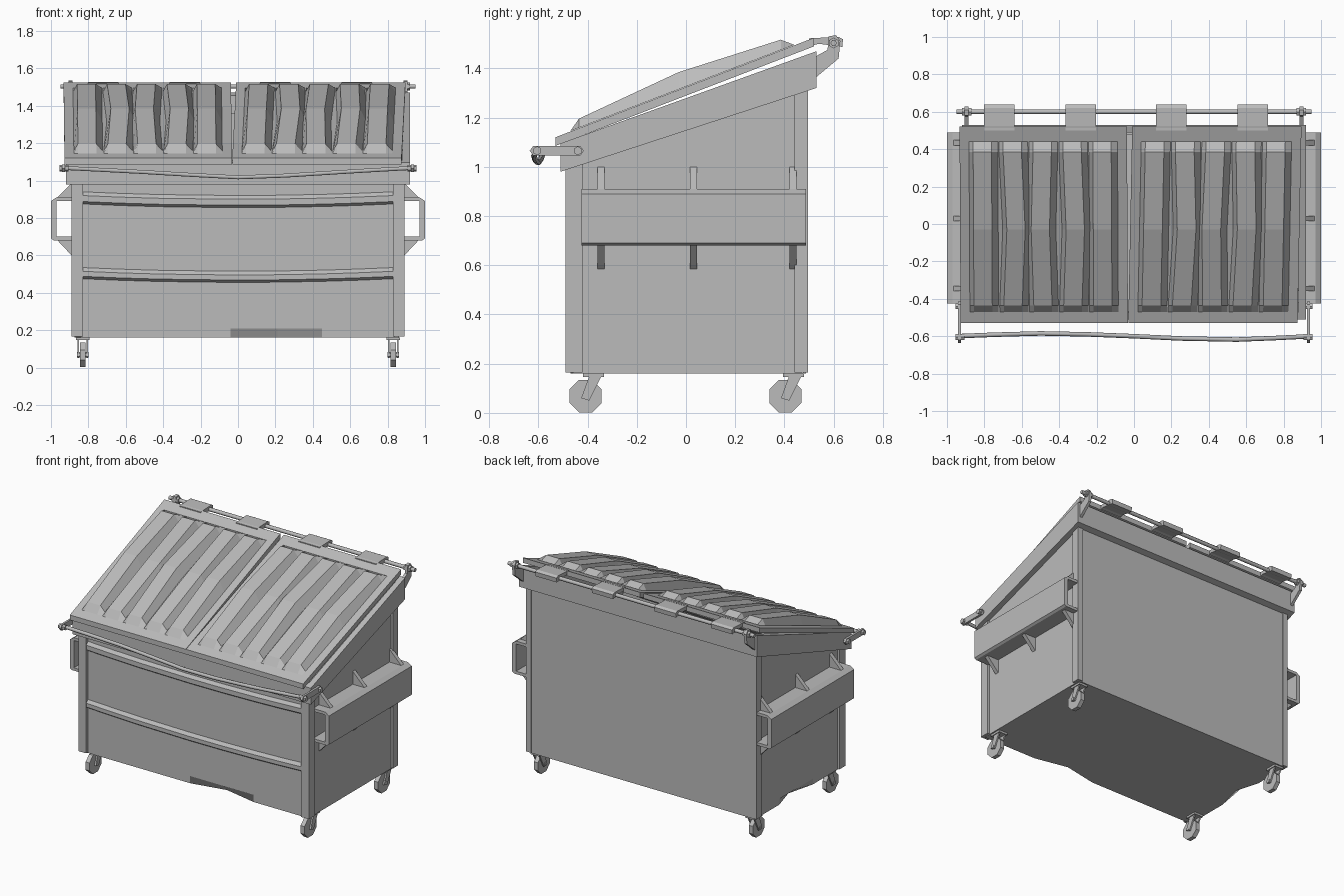
import bpy, bmesh, math
from mathutils import Vector

if "Cube" in bpy.data.objects:
    bpy.data.objects.remove(bpy.data.objects["Cube"], do_unlink=True)

grey = bpy.data.materials.new("worn_grey_steel")
grey.use_nodes = True
COLOUR = (0.5, 0.5, 0.5, 1)
grey.diffuse_color = COLOUR
grey.node_tree.nodes["Principled BSDF"].inputs["Base Color"].default_value = COLOUR


def add_mesh(name, verts, faces):
    bm = bmesh.new()
    vs = [bm.verts.new(v) for v in verts]
    for f in faces:
        bm.faces.new([vs[i] for i in f])
    bmesh.ops.recalc_face_normals(bm, faces=bm.faces)
    me = bpy.data.meshes.new(name)
    bm.to_mesh(me)
    bm.free()
    me.materials.append(grey)
    ob = bpy.data.objects.new(name, me)
    bpy.context.collection.objects.link(ob)
    return ob


def prism(name, profile, axis, a, b):
    """Extrude a 2D profile along x (profile is y,z) or along y (profile is x,z)."""
    n = len(profile)
    place = (lambda p, t: (t, p[0], p[1])) if axis == "x" else (lambda p, t: (p[0], t, p[1]))
    verts = [place(p, t) for t in (a, b) for p in profile]
    faces = [range(n), range(n, 2 * n)]
    faces += [(i, (i + 1) % n, n + (i + 1) % n, n + i) for i in range(n)]
    return add_mesh(name, verts, faces)


def box(name, x, y, z):
    return prism(name, [(y[0], z[0]), (y[1], z[0]), (y[1], z[1]), (y[0], z[1])], "x", *x)


def sheet(name, us, vs, point):
    """Grid of quads over us and vs, placed by point(u, v)."""
    w = len(us)
    verts = [point(u, v) for v in vs for u in us]
    faces = [(r * w + c, r * w + c + 1, (r + 1) * w + c + 1, (r + 1) * w + c)
             for r in range(len(vs) - 1) for c in range(w - 1)]
    return add_mesh(name, verts, faces)


def disc(name, x0, x1, y, z, radius, sides):
    ring = [(y + radius * math.cos(2 * math.pi * (i + .5) / sides),
             z + radius * math.sin(2 * math.pi * (i + .5) / sides)) for i in range(sides)]
    return prism(name, ring, "x", x0, x1)


def rod(name, points, radius):
    cu = bpy.data.curves.new(name, "CURVE")
    cu.dimensions = "3D"
    cu.bevel_depth = radius
    cu.bevel_resolution = 1
    cu.use_fill_caps = True
    sp = cu.splines.new("POLY")
    sp.points.add(len(points) - 1)
    for p, co in zip(sp.points, points):
        p.co = (*co, 1)
    cu.materials.append(grey)
    ob = bpy.data.objects.new(name, cu)
    bpy.context.collection.objects.link(ob)


def rim_low(y):
    return 0.98 + 0.327 * (y + 0.51)


def rim_top(y):
    return 1.095 + 0.36 * (y + 0.51)


def lid_top(y):
    return 1.12 + 0.385 * (y + 0.53)


# Front panel: two sagging ridges and a dented bottom edge
ridge_rows = [(.16, 0), (.21, 0), (.475, 0), (.488, 1), (.515, 1), (.535, 0),
              (.875, 0), (.888, 1), (.92, 1), (.94, 0), (1.05, 0)]


def front_point(x, row):
    z, out = row
    sag = 0.02 * (1 - (x / .84) ** 2) if 0.3 < z < 1 else 0
    dent = 0.05 if x == .21 and z == .16 else 0
    return (x, -0.47 - 0.018 * out + dent, z - sag)


sheet("front_panel", [-.84, -.63, -.42, -.04, .21, .45, .63, .84], ridge_rows, front_point)

# Side panels follow the slope of the rim
for side, s in (("left", 1), ("right", -1)):
    def side_point(y, v, s=s):
        z = rim_low(y) + 0.05 if v == 1 else (.16, .2)[v * 2 > 0]
        dent = 0.05 if s < 0 and v == 0 and y == .05 else 0
        return (s * (.875 - dent), y, z)
    sheet(side + "_side_panel", [-.46, -.15, .05, .22, .47], [0, .3, 1], side_point)

box("back_panel", (-.86, .86), (.475, .488), (.16, 1.36))
floor = [(-.875, -.47), (-.04, -.47), (.21, -.42), (.45, -.47), (.875, -.47),
         (.875, .48), (-.875, .48), (-.875, .22), (-.825, .05), (-.875, -.15)]
add_mesh("floor", [(x, y, .16) for x, y in floor], [range(len(floor))])

# Sloped rim: hollow frame overhanging the body
loops = []
for hx, y0, y1, zf in ((.92, -.51, .53, rim_low), (.92, -.51, .53, rim_top),
                       (.88, -.47, .49, rim_top), (.88, -.47, .49, rim_low)):
    loops += [(x, y, zf(y)) for x, y in ((-hx, y0), (hx, y0), (hx, y1), (-hx, y1))]
add_mesh("rim", loops, [(4 * k + i, 4 * k + (i + 1) % 4, 4 * ((k + 1) % 4) + (i + 1) % 4,
                         4 * ((k + 1) % 4) + i) for k in range(4) for i in range(4)])

# Lids: thin plate with five kinked, raised ribs
HEIGHTS = {-.47: 0, -.435: .037, -.03: .07, .385: .042, .44: 0}


def lid(name, x0, x1, skew):
    def at(x, y, z):
        return (x + skew * y, y, z)
    plate = [(x, y) for x, y in ((x0, -.53), (x1, -.53), (x1, .52), (x0, .52))]
    verts = [at(x, y, lid_top(y) - d) for d in (0.035, 0) for x, y in plate]
    add_mesh(name + "_plate", verts, [(0, 1, 2, 3), (4, 5, 6, 7)] +
             [(i, (i + 1) % 4, 4 + (i + 1) % 4, 4 + i) for i in range(4)])
    start = x0 + 0.05
    pitch = (x1 - x0 - 0.095) / 5
    columns = [(start + pitch * k + dx, up, k) for k in range(5)
               for dx, up in ((0, 0), (.022, 1), (pitch - .04, 1), (pitch - .006, 0))]

    def rib_point(col, y):
        x, up, k = col
        kink = (0, .018, -.012, .015, 0)[k] if y == -.03 else 0
        return at(x + kink, y, lid_top(y) + 0.002 + up * HEIGHTS[y])
    sheet(name + "_ribs", columns, list(HEIGHTS), rib_point)


lid("right_lid", -.93, -.035, -.005)
lid("left_lid", -.02, .885, .02)

# Hinge bar and tabs at the back
rod("hinge_bar", [(-.95, .6, 1.503), (.95, .6, 1.503)], .013)
for i, x in enumerate((-.72, -.285, .2, .635)):
    prism(f"hinge_tab_{i + 1}", [(.50, 1.49), (.54, 1.50), (.635, 1.487), (.638, 1.518),
                                 (.62, 1.528), (.50, 1.522)], "x", x - .082, x + .082)

# Front bar, bent with use
rod("front_bar", [(-.95, -.6, 1.068), (-.75, -.592, 1.058), (-.5, -.585, 1.045),
                  (-.25, -.59, 1.03), (0, -.6, 1.017), (.25, -.612, 1.026),
                  (.55, -.618, 1.045), (.75, -.61, 1.057), (.95, -.6, 1.068)], .012)

gusset_ys = (-.345, .03, .435)
for side, s in (("left", 1), ("right", -1)):
    # Corner posts
    prism(side + "_front_post", [(-.49, .165), (-.42, .165), (-.42, 1.04), (-.49, 1.02)],
          "x", s * .83, s * .89)
    prism(side + "_back_post", [(.44, .165), (.495, .165), (.495, 1.34), (.44, 1.32)],
          "x", s * .85, s * .89)

    # Lifting pocket: open C-shaped channel with gussets
    channel = [(.87, .91), (.97, .91), (1, .89), (1, .69), (.985, .68), (.87, .68),
               (.87, .7), (.97, .7), (.97, .89), (.87, .89)]
    prism(side + "_lift_pocket", [(s * x, z) for x, z in channel], "y", -.425, .488)
    for y in gusset_ys:
        for label, zs in (("upper", (.905, 1.005, .985)), ("lower", (.685, .58, .6))):
            tri = [(s * .87, zs[0]), (s * .97, zs[0]), (s * .89, zs[2]), (s * .87, zs[1])]
            prism(f"{side}_{label}_gusset", tri, "y", y - .014, y + .014)

    # Hinge bracket and front bar arm with bolts
    prism(side + "_hinge_bracket", [(.53, 1.365), (.62, 1.44), (.627, 1.51), (.61, 1.535),
                                    (.58, 1.53), (.575, 1.475), (.53, 1.45)],
          "x", s * .885, s * .905)
    disc(side + "_hinge_nut", s * .87, s * .92, .6, 1.503, .022, 6)
    prism(side + "_bar_arm", [(-.62, 1.045), (-.43, 1.045), (-.415, 1.065), (-.43, 1.085),
                              (-.62, 1.085), (-.635, 1.065)], "x", s * .925, s * .94)
    for y in (-.605, -.44):
        disc(side + "_arm_bolt", s * .905, s * .955, y, 1.065, .018, 6)

    # Casters
    for end, y in (("front", -.408), ("back", .404)):
        name = f"{side}_{end}_"
        x = s * .83
        disc(name + "wheel", x - .015, x + .015, y, .068, .071, 8)
        disc(name + "axle", x - .032, x + .032, y, .068, .014, 6)
        for dx in (-.024, .024):
            prism(name + "fork", [(y - .018, .06), (y + .015, .05), (y + .065, .15),
                                  (y + .015, .15)], "x", x + dx - .005, x + dx + .005)
        box(name + "caster_plate", (x - .035, x + .035), (y - .01, y + .075), (.146, .162))
